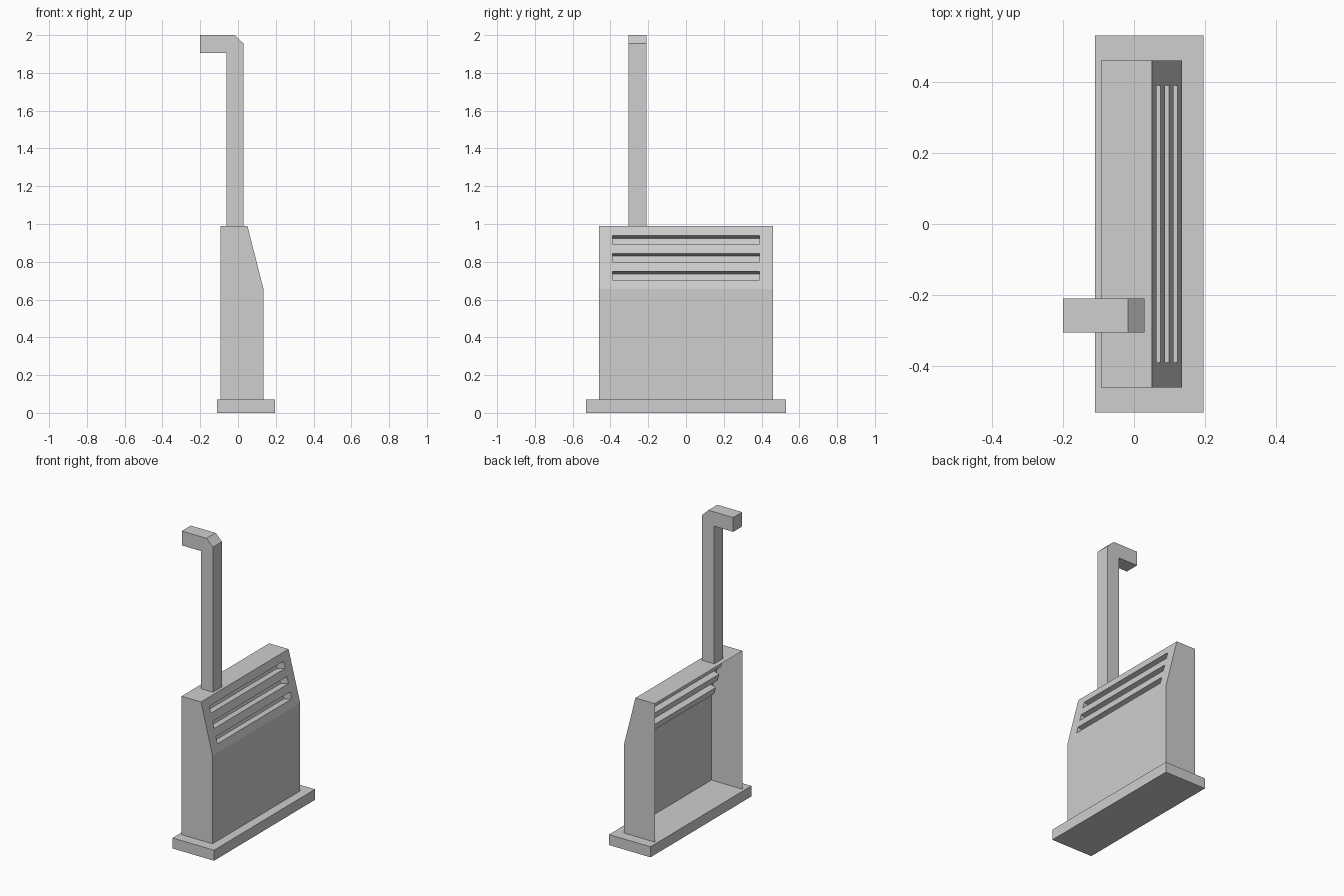
import bpy, bmesh, math
from mathutils import Matrix

cube = bpy.data.objects.get("Cube")
if cube:
    bpy.data.objects.remove(cube, do_unlink=True)

grey = bpy.data.materials.new("light grey")
grey.use_nodes = True
color = (0.62, 0.62, 0.62, 1)
grey.diffuse_color = color
grey.node_tree.nodes["Principled BSDF"].inputs["Base Color"].default_value = color


def finish(name, bm):
    bmesh.ops.recalc_face_normals(bm, faces=bm.faces)
    mesh = bpy.data.meshes.new(name)
    bm.to_mesh(mesh)
    bm.free()
    mesh.materials.append(grey)
    obj = bpy.data.objects.new(name, mesh)
    bpy.context.collection.objects.link(obj)
    return obj


def prism(name, profile, y0, y1):
    """Extrude an (x, z) outline from y0 to y1."""
    bm = bmesh.new()
    face = bm.faces.new([bm.verts.new((x, y0, z)) for x, z in profile])
    ext = bmesh.ops.extrude_face_region(bm, geom=[face])["geom"]
    verts = [v for v in ext if isinstance(v, bmesh.types.BMVert)]
    bmesh.ops.translate(bm, verts=verts, vec=(0, y1 - y0, 0))
    return finish(name, bm)


# Base slab
BASE_TOP = 0.07
prism("base", [(-0.11, 0), (0.195, 0), (0.195, BASE_TOP), (-0.11, BASE_TOP)], -0.53, 0.53)

# Housing with a sloped upper front
BACK, TOP, SLOPE_TOP_X, FRONT, SLOPE_Z = -0.093, 0.99, 0.05, 0.135, 0.655
housing = prism("housing", [(BACK, BASE_TOP), (FRONT, BASE_TOP), (FRONT, SLOPE_Z),
                            (SLOPE_TOP_X, TOP), (BACK, TOP)], -0.46, 0.46)

# Three vent pockets sunk square to the slope
run = (FRONT - SLOPE_TOP_X) / (TOP - SLOPE_Z)
bm = bmesh.new()
for i in range(3):
    z = 0.917 - 0.095 * i
    x = SLOPE_TOP_X + (TOP - z) * run
    matrix = (Matrix.Translation((x, 0, z)) @ Matrix.Rotation(-math.atan(run), 4, 'Y')
              @ Matrix.Diagonal((0.12, 0.78, 0.046, 1)))
    bmesh.ops.create_cube(bm, size=1, matrix=matrix)
cutter = finish("vent_cutter", bm)
cutter.hide_render = True

cut = housing.modifiers.new("vents", 'BOOLEAN')
cut.operation = 'DIFFERENCE'
cut.solver = 'EXACT'
cut.object = cutter
bpy.context.view_layer.update()
graph = bpy.context.evaluated_depsgraph_get()
mesh = bpy.data.meshes.new_from_object(housing.evaluated_get(graph))
housing.modifiers.clear()
housing.data = mesh
bpy.data.objects.remove(cutter, do_unlink=True)

# Open the back and underside so the housing is a thin shell
bm = bmesh.new()
bm.from_mesh(mesh)
opening = [f for f in bm.faces
           if all(abs(v.co.x - BACK) < 1e-4 for v in f.verts)
           or all(abs(v.co.z - BASE_TOP) < 1e-4 for v in f.verts)]
bmesh.ops.delete(bm, geom=opening, context='FACES')
bm.to_mesh(mesh)
bm.free()

# Square pipe with a chamfered elbow
prism("pipe", [(-0.06, TOP), (0.03, TOP), (0.03, 1.955), (-0.017, 2), (-0.2, 2),
               (-0.2, 1.905), (-0.06, 1.905)], -0.305, -0.21)
